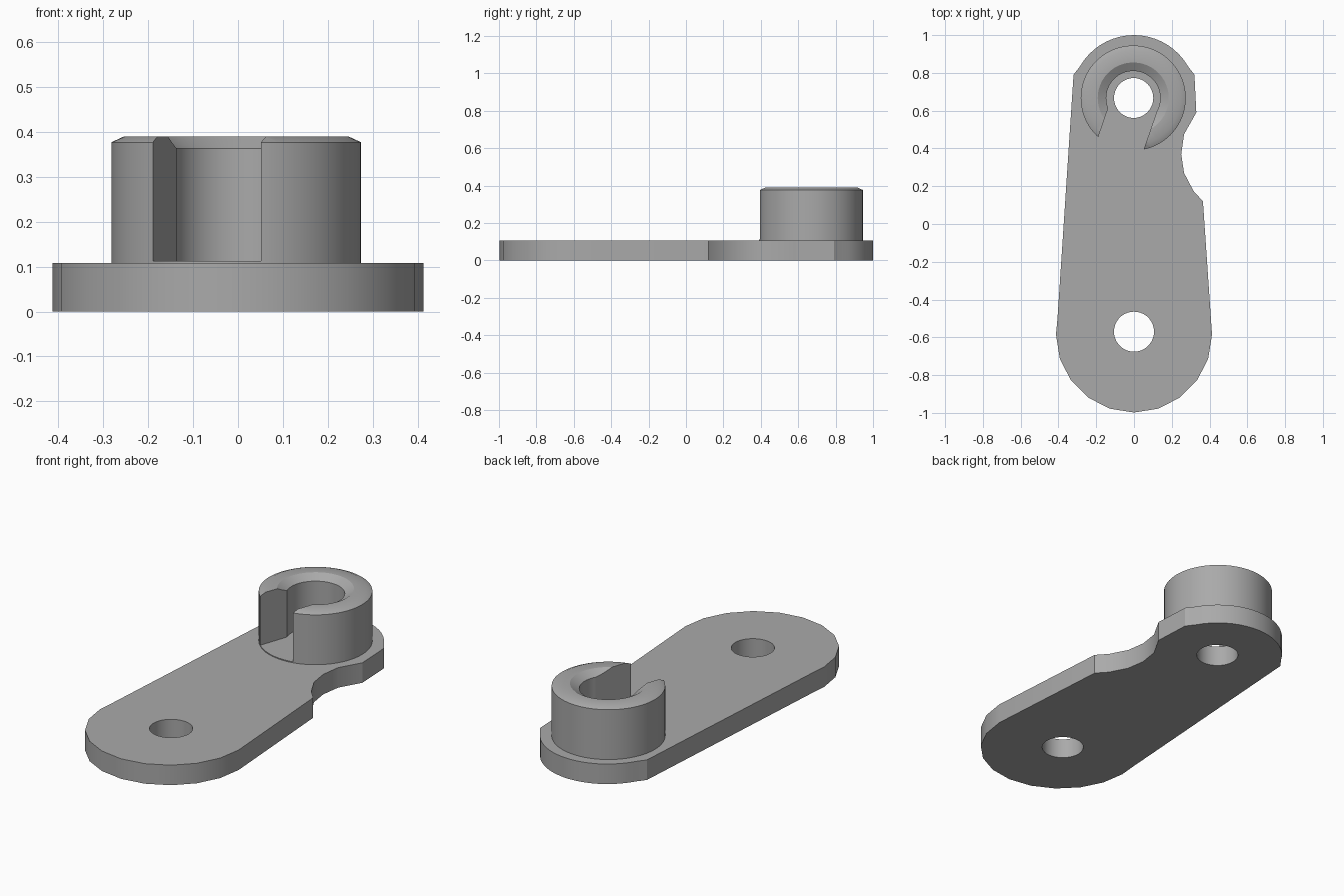
import bpy, bmesh
from math import sin, cos, pi, radians
from mathutils import Matrix, Vector

if "Cube" in bpy.data.objects:
    bpy.data.objects.remove(bpy.data.objects["Cube"])

PLATE_TOP = 0.108
HOLE_R = 0.106
FRONT_HOLE = (0, -0.57)
BACK_HOLE = (0, 0.667)
COLLAR_CENTRE = Vector((-0.004, 0.667))

grey = bpy.data.materials.new("plain_grey")
grey.use_nodes = True
tone = (0.4, 0.4, 0.4, 1)
grey.diffuse_color = tone
grey.node_tree.nodes["Principled BSDF"].inputs["Base Color"].default_value = tone


def arc(cx, cy, r, start, end, steps):
    angles = [radians(start + (end - start) * i / steps) for i in range(steps + 1)]
    return [(cx + r * cos(a), cy + r * sin(a)) for a in angles]


def finish(bm, name):
    bmesh.ops.recalc_face_normals(bm, faces=bm.faces)
    mesh = bpy.data.meshes.new(name)
    bm.to_mesh(mesh)
    bm.free()
    mesh.materials.append(grey)
    obj = bpy.data.objects.new(name, mesh)
    bpy.context.collection.objects.link(obj)
    return obj


def prism(name, outline, z0, z1):
    bm = bmesh.new()
    face = bm.faces.new([bm.verts.new((x, y, z0)) for x, y in outline])
    new = bmesh.ops.extrude_face_region(bm, geom=[face])["geom"]
    verts = [g for g in new if isinstance(g, bmesh.types.BMVert)]
    bmesh.ops.translate(bm, verts=verts, vec=(0, 0, z1 - z0))
    return finish(bm, name)


def lathe(name, centre, profile, steps=72):
    # Revolve a closed (radius, height) profile about a vertical axis
    bm = bmesh.new()
    rings = [[bm.verts.new((centre[0] + r * cos(2 * pi * i / steps),
                            centre[1] + r * sin(2 * pi * i / steps), z))
              for i in range(steps)] for r, z in profile]
    for k, ring in enumerate(rings):
        above = rings[(k + 1) % len(rings)]
        for i in range(steps):
            j = (i + 1) % steps
            bm.faces.new((ring[i], ring[j], above[j], above[i]))
    return finish(bm, name)


def select_only(obj):
    bpy.ops.object.select_all(action='DESELECT')
    bpy.context.view_layer.objects.active = obj
    obj.select_set(True)


def cut(obj, cutter):
    mod = obj.modifiers.new("cut", 'BOOLEAN')
    mod.operation = 'DIFFERENCE'
    mod.solver = 'EXACT'
    mod.object = cutter
    select_only(obj)
    bpy.ops.object.modifier_apply(modifier=mod.name)
    bpy.data.objects.remove(cutter)


def smooth(obj):
    select_only(obj)
    bpy.ops.object.shade_smooth_by_angle(angle=radians(30))


# Plate: wide coarse front end, narrow back end, curved bite on the left edge
notch = [(0.365, 0.12), (0.315, 0.175), (0.265, 0.27), (0.25, 0.37), (0.265, 0.475), (0.33, 0.59)]
outline = (arc(0, -0.585, 0.413, 180, 360, 10)
           + notch
           + [(0.32, 0.79)]
           + arc(0, 0.67, 0.33, 30, 150, 18)
           + [(-0.32, 0.79), (-0.405, -0.5)])
plate = prism("base_plate", outline, 0, PLATE_TOP)
for x, y in (FRONT_HOLE, BACK_HOLE):
    cut(plate, prism("hole_cutter", arc(x, y, HOLE_R, 0, 350, 35), -0.1, 0.3))
smooth(plate)

# Thin disc under the collar
disc = lathe("collar_base", COLLAR_CENTRE,
             [(HOLE_R, 0.1), (0.278, 0.1), (0.278, 0.113), (HOLE_R, 0.113)])
smooth(disc)

# Collar with chamfered rims
collar = lathe("slotted_collar", COLLAR_CENTRE,
               [(0.143, 0.11), (0.278, 0.11), (0.278, 0.377), (0.25, 0.39),
                (0.188, 0.39), (0.143, 0.363)])

# Slanted slot opening from the bore to the front
turn = Matrix.Rotation(radians(-19), 2)
slot = [(-0.108, -0.5), (0.141, -0.5), (0.141, 0), (-0.108, 0)]
corners = [turn @ Vector(p) + COLLAR_CENTRE for p in slot]
cut(collar, prism("slot_cutter", corners, 0.05, 0.6))
smooth(collar)
